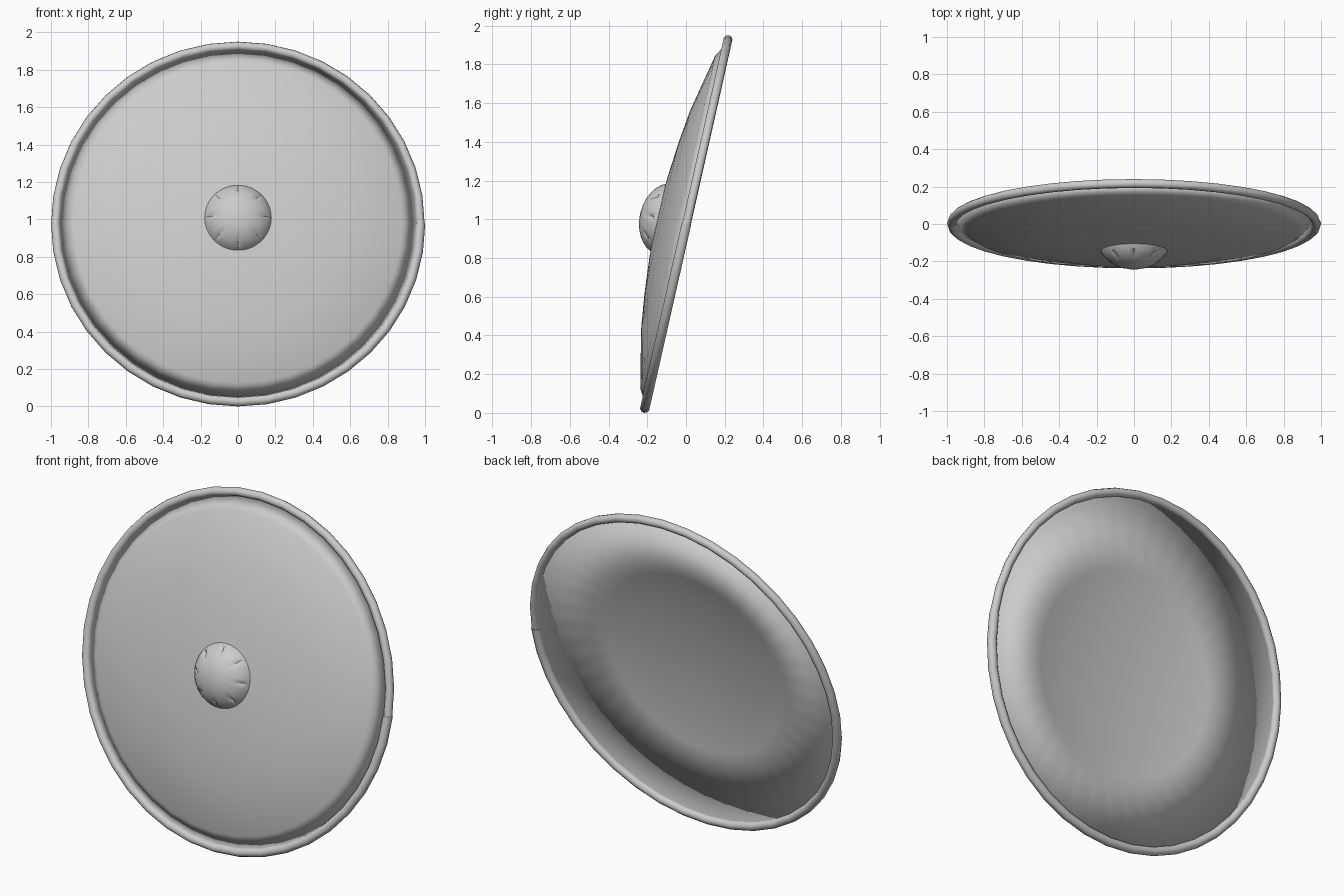
import bpy, bmesh
from math import sin, cos, pi, radians
from mathutils import Matrix

if "Cube" in bpy.data.objects:
    bpy.data.objects.remove(bpy.data.objects["Cube"])

# Shield leans back: local z is the shield's front axis
TILT = Matrix.Translation((0, 0.002, 0.976)) @ Matrix.Rotation(radians(90 - 12.7), 4, 'X')


def finish(name, bm, angle=50):
    bmesh.ops.recalc_face_normals(bm, faces=bm.faces)
    me = bpy.data.meshes.new(name)
    bm.to_mesh(me)
    bm.free()
    ob = bpy.data.objects.new(name, me)
    bpy.context.collection.objects.link(ob)
    ob.matrix_world = TILT
    bpy.ops.object.select_all(action='DESELECT')
    ob.select_set(True)
    bpy.context.view_layer.objects.active = ob
    bpy.ops.object.shade_smooth_by_angle(angle=radians(angle))
    return ob


def lathe(bm, profile, n, offset=lambda ring, i: 0.0):
    """Revolve (radius, height) points; a zero radius becomes a pole."""
    prev = None
    for k, (r, h) in enumerate(profile):
        if r == 0:
            ring = [bm.verts.new((0, 0, h))]
        else:
            ring = [bm.verts.new((r * cos(2 * pi * i / n), r * sin(2 * pi * i / n),
                                  h + offset(k, i))) for i in range(n)]
        if prev:
            for i in range(n):
                j = (i + 1) % n
                quad = [prev[i % len(prev)], prev[j % len(prev)],
                        ring[j % len(ring)], ring[i % len(ring)]]
                bm.faces.new(list(dict.fromkeys(quad)))
        prev = ring


# Domed board: rounded front skin, back skin hollow with a straight outer slope,
# smooth right round the shared edge
front = [(0, 0.154), (0.2, 0.149), (0.4, 0.132), (0.58, 0.109), (0.88, 0.046),
         (0.96, 0.0)]
back = [(0.57, 0.085), (0.4, 0.108), (0.2, 0.124), (0, 0.129)]
bm = bmesh.new()
lathe(bm, front + back, 40)
finish("shield_board", bm, 180)

# Rim tube, one bent strip with its ends meeting in a small step at the side
bm = bmesh.new()
N, M = 40, 10
rings = []
for i in range(N + 1):
    a = 2 * pi * i / N
    t = 0.023 + 0.003 * i / N
    rings.append([bm.verts.new(((0.975 + t * cos(b)) * cos(a),
                                (0.975 + t * cos(b)) * sin(a), t * sin(b)))
                  for b in (2 * pi * m / M for m in range(M))])
for p, q in zip(rings, rings[1:]):
    for m in range(M):
        k = (m + 1) % M
        bm.faces.new((p[m], p[k], q[k], q[m]))
bm.faces.new(rings[0])
bm.faces.new(rings[-1])
finish("rim", bm)

# Central boss with eight small dents near its edge
bm = bmesh.new()
lathe(bm, [(0.172, 0.140), (0.178, 0.150), (0.166, 0.172), (0.145, 0.195), (0.118, 0.214),
           (0.085, 0.230), (0.045, 0.241), (0, 0.245)], 64,
      lambda k, i: -0.02 if k == 3 and i % 8 == 0 else 0.0)
finish("boss", bm, 40)
